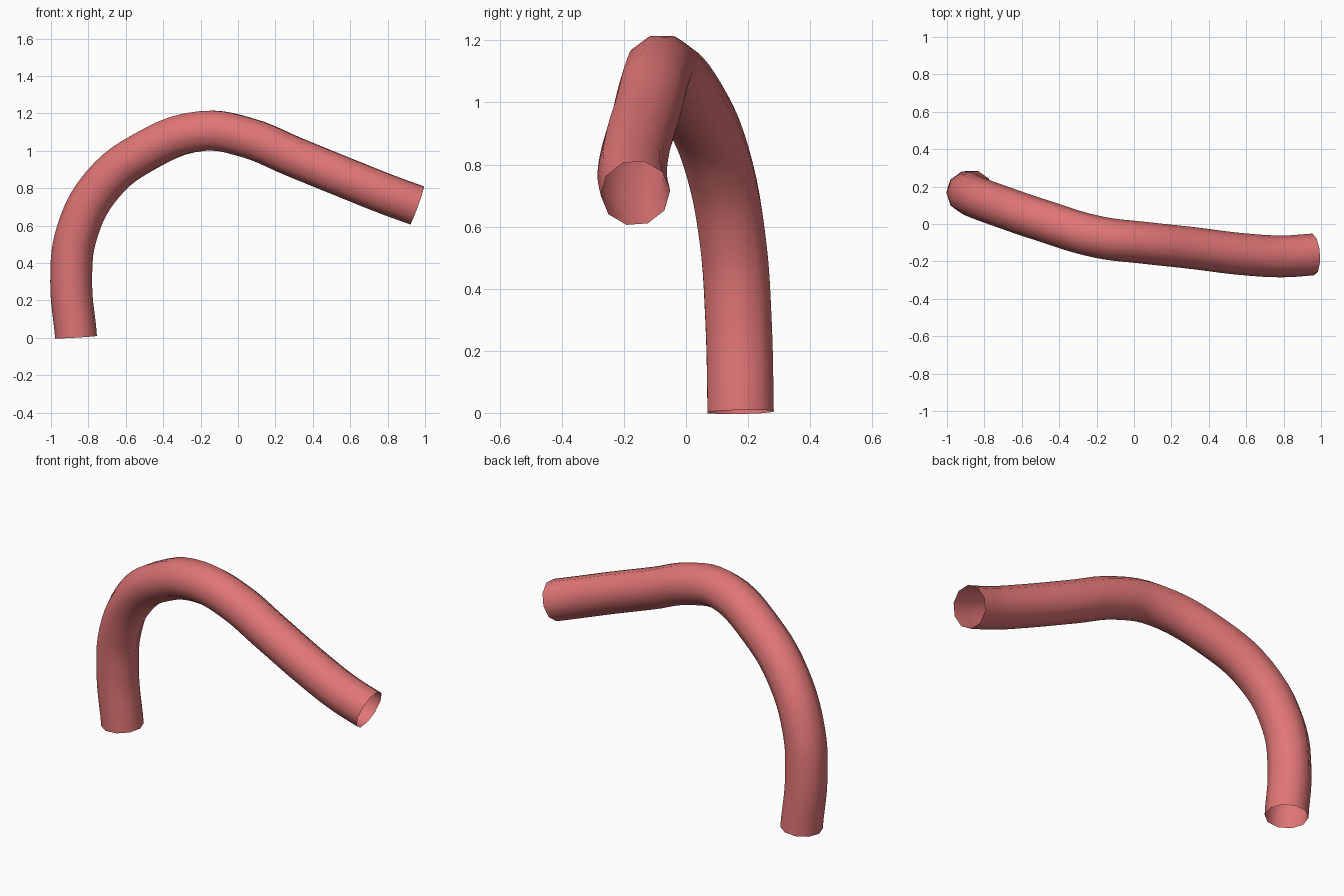
import bpy

if "Cube" in bpy.data.objects:
    bpy.data.objects.remove(bpy.data.objects["Cube"])

# Centre line of the bent tube, from the foot to the free end
path = [(-0.866, 0.176, 0.003), (-0.892, 0.169, 0.30), (-0.862, 0.15, 0.56),
        (-0.728, 0.10, 0.815), (-0.50, 0.022, 0.995), (-0.19, -0.07, 1.106),
        (0.05, -0.10, 1.070), (0.30, -0.127, 0.967), (0.60, -0.163, 0.845),
        (0.80, -0.173, 0.765), (0.957, -0.163, 0.708)]

curve = bpy.data.curves.new("bent_tube", 'CURVE')
curve.dimensions = '3D'
curve.bevel_depth = 0.112
curve.bevel_resolution = 3      # ten-sided section, open ends
curve.resolution_u = 5
curve.use_fill_caps = False
spline = curve.splines.new('BEZIER')
spline.bezier_points.add(len(path) - 1)
for bp, co in zip(spline.bezier_points, path):
    bp.co = co
    bp.handle_left_type = bp.handle_right_type = 'AUTO'

# Foot leaves the floor almost straight up
foot = spline.bezier_points[0]
foot.handle_left_type = foot.handle_right_type = 'FREE'
x, y, z = path[0]
foot.handle_left = (x + 0.002, y, z - 0.1)
foot.handle_right = (x - 0.006, y - 0.002, z + 0.1)

tube = bpy.data.objects.new("bent_tube", curve)
bpy.context.collection.objects.link(tube)
bpy.context.view_layer.objects.active = tube
tube.select_set(True)
bpy.ops.object.convert(target='MESH')
tube = bpy.context.object
tube.name = "bent_tube"
bpy.ops.object.shade_smooth()

# Red material
mat = bpy.data.materials.new("red")
mat.diffuse_color = (0.75, 0.18, 0.18, 1)
mat.use_nodes = True
mat.node_tree.nodes["Principled BSDF"].inputs["Base Color"].default_value = mat.diffuse_color
tube.data.materials.clear()
tube.data.materials.append(mat)
